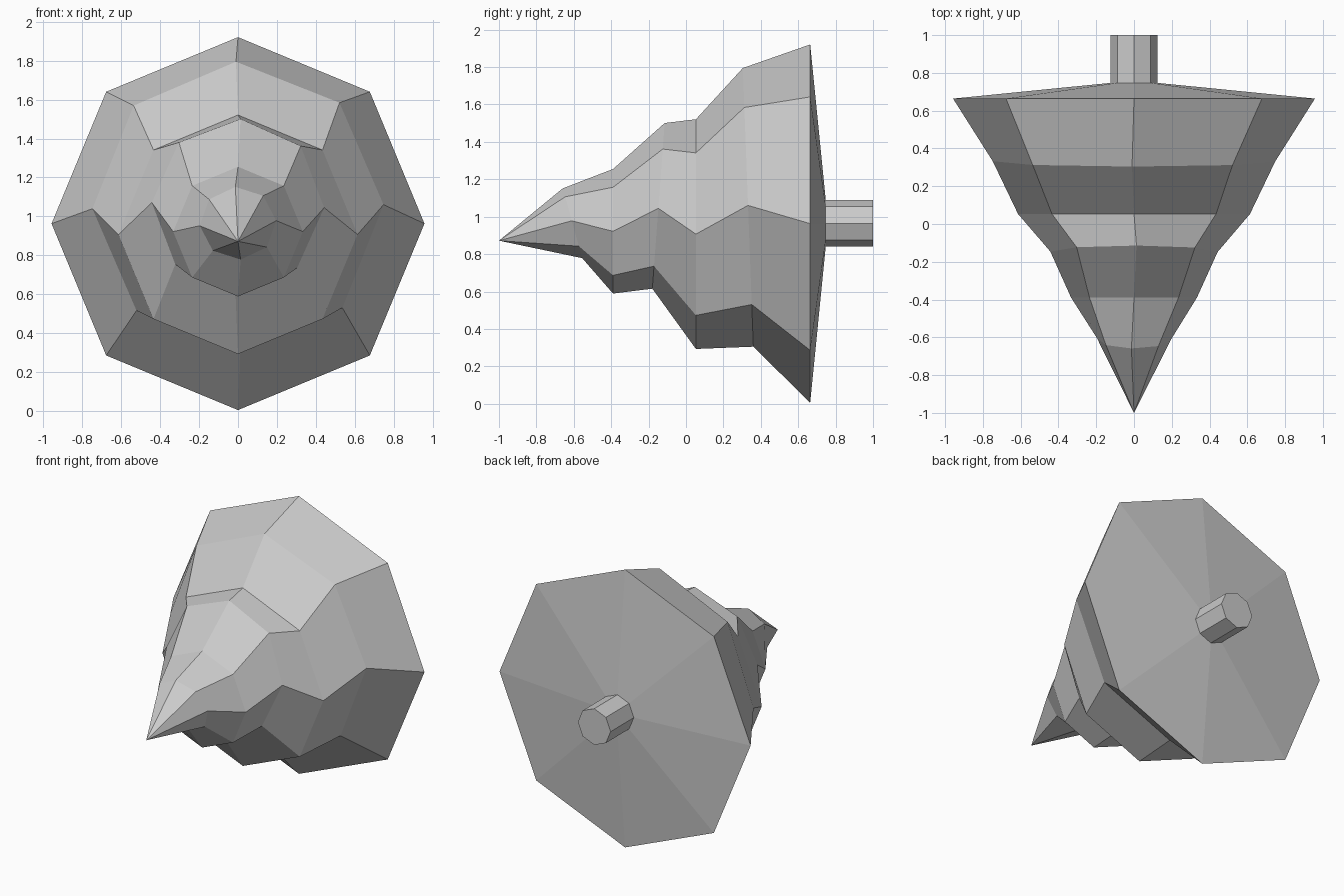
import bpy, bmesh
from math import cos, sin, radians, tau

if "Cube" in bpy.data.objects:
    bpy.data.objects.remove(bpy.data.objects["Cube"])

SIDES = 8


def ring(bm, y, z, rx, rz, lean, twist):
    """Octagon facing -y; lean shifts its top along y, twist turns it in degrees."""
    verts = []
    for i in range(SIDES):
        a = tau * i / SIDES + radians(twist)
        verts.append(bm.verts.new((rx * cos(a), y + lean * sin(a), z + rz * sin(a))))
    return verts


def bridge(bm, a, b):
    for i in range(SIDES):
        j = (i + 1) % SIDES
        bm.faces.new((a[i], a[j], b[j], b[i]))


def finish(bm, name):
    bmesh.ops.recalc_face_normals(bm, faces=bm.faces[:])
    mesh = bpy.data.meshes.new(name)
    bm.to_mesh(mesh)
    bm.free()
    obj = bpy.data.objects.new(name, mesh)
    bpy.context.collection.objects.link(obj)


# Tiered foliage: pointed tip, wavy rings, shallow cone closing at the trunk
# (y, z centre, x radius, z radius, lean, twist)
tiers = [
    (-0.607, 0.965, 0.197, 0.187, -0.052, 4),
    (-0.39, 0.922, 0.333, 0.333, 0, 0),
    (-0.147, 1.058, 0.443, 0.443, 0.033, -1.7),
    (0.053, 0.907, 0.614, 0.614, 0, 0),
    (0.332, 1.05, 0.748, 0.745, -0.028, 0.8),
    (0.664, 0.963, 0.958, 0.958, 0, 0),
    (0.747, 0.965, 0.125, 0.125, 0, 0),
]
bm = bmesh.new()
rings = [ring(bm, *t) for t in tiers]
tip = bm.verts.new((0, -1, 0.872))
for i in range(SIDES):
    bm.faces.new((tip, rings[0][i], rings[0][(i + 1) % SIDES]))
for a, b in zip(rings, rings[1:]):
    bridge(bm, a, b)
bm.faces.new(rings[-1])
finish(bm, "tree_foliage")

# Trunk stub
bm = bmesh.new()
near = ring(bm, 0.74, 0.965, 0.125, 0.125, 0, 0)
far = ring(bm, 1.0, 0.965, 0.125, 0.125, 0, 0)
bridge(bm, near, far)
bm.faces.new(near)
bm.faces.new(far)
finish(bm, "tree_trunk")
